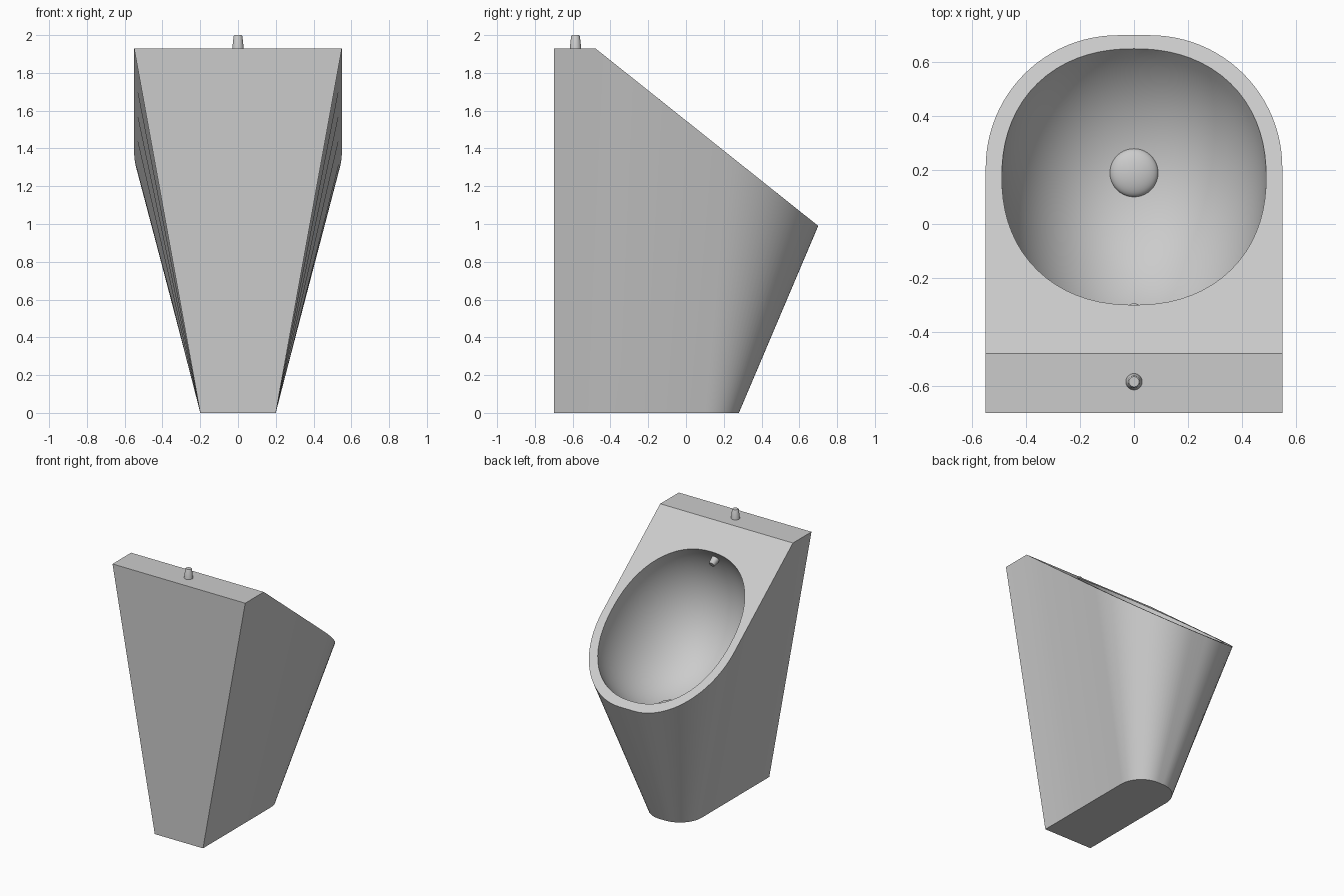
import bpy, bmesh, math
from mathutils import Vector, Matrix

cube = bpy.data.objects.get("Cube")
if cube:
    bpy.data.objects.remove(cube, do_unlink=True)

COLOUR = (0.6, 0.6, 0.6, 1)
ceramic = bpy.data.materials.new("grey_ceramic")
ceramic.use_nodes = True
ceramic.diffuse_color = COLOUR
ceramic.node_tree.nodes["Principled BSDF"].inputs["Base Color"].default_value = COLOUR

BACK, RIDGE, TOP = -0.70, -0.48, 1.93
FRONT, LIP = 0.70, 0.99
SLOPE = math.atan2(TOP - LIP, FRONT - RIDGE)


def finish(bm, name, angle=30):
    bmesh.ops.recalc_face_normals(bm, faces=bm.faces)
    mesh = bpy.data.meshes.new(name)
    bm.to_mesh(mesh)
    bm.free()
    mesh.materials.append(ceramic)
    obj = bpy.data.objects.new(name, mesh)
    bpy.context.collection.objects.link(obj)
    smooth(obj, angle)
    return obj


def smooth(obj, angle):
    bpy.ops.object.select_all(action='DESELECT')
    obj.select_set(True)
    bpy.context.view_layer.objects.active = obj
    bpy.ops.object.shade_smooth_by_angle(angle=math.radians(angle))


def height(y):
    return TOP if y <= RIDGE else TOP - (y - RIDGE) * math.tan(SLOPE)


def outline(half, front, radius, ridge):
    """Plan outline: square against the wall, rounded at the free end."""
    start = front - radius
    side = [(half, BACK), (half, ridge)]
    side += [(half, ridge + (start - ridge) * k / 4) for k in range(1, 4)]
    for k in range(25):
        a = math.pi / 2 * k / 24
        side.append((half - radius + radius * math.cos(a), start + radius * math.sin(a)))
    return side + [(-x, y) for x, y in reversed(side)]


# Body: loft from the small foot to the sloping top
bm = bmesh.new()
low = [bm.verts.new((x, y, 0)) for x, y in outline(0.20, 0.28, 0.18, -0.50)]
high = [bm.verts.new((x, y, height(y))) for x, y in outline(0.55, FRONT, 0.49, RIDGE)]
n = len(low)
for i in range(n):
    j = (i + 1) % n
    bm.faces.new((low[i], low[j], high[j], high[i]))
bm.faces.new(low)
bm.faces.new(high[1:-1])
bm.faces.new((high[0], high[1], high[-2], high[-1]))
body = finish(bm, "urinal_body")

# Bowl: slightly squared ellipsoid, sunk square to the sloping face
bm = bmesh.new()
bmesh.ops.create_uvsphere(bm, u_segments=72, v_segments=36, radius=1)
for v in bm.verts:
    r = math.hypot(v.co.x, v.co.y)
    if r > 1e-5:
        c, s = abs(v.co.x) / r, abs(v.co.y) / r
        k = (c ** 2.2 + s ** 2.2) ** (-1 / 2.2)
        v.co.x *= k
        v.co.y *= k
centre = Vector((0, 0.175, height(0.175)))
place = Matrix.Translation(centre) @ Matrix.Rotation(-SLOPE, 4, 'X')
bmesh.ops.transform(bm, matrix=place @ Matrix.Diagonal((0.49, 0.475 / math.cos(SLOPE), 0.60, 1)),
                    verts=bm.verts)
cutter = finish(bm, "bowl_cutter")
cutter.hide_render = True

cut = body.modifiers.new("bowl", 'BOOLEAN')
cut.operation = 'DIFFERENCE'
cut.solver = 'EXACT'
cut.object = cutter
bpy.context.view_layer.objects.active = body
bpy.ops.object.modifier_apply(modifier=cut.name)
bpy.data.objects.remove(cutter, do_unlink=True)
smooth(body, 30)

# Drain: low dome at the bottom of the bowl
bm = bmesh.new()
bmesh.ops.create_uvsphere(bm, u_segments=40, v_segments=20, radius=0.09)
bmesh.ops.transform(bm, matrix=Matrix.Translation((0, 0.19, 0.81)) @ Matrix.Diagonal((1, 1, 0.4, 1)),
                    verts=bm.verts)
finish(bm, "drain_dome")


def nozzle(name, base, direction, length):
    """Short tapered pipe with a rounded rim."""
    bm = bmesh.new()
    rings = []
    for r, z in ((0.031, 0), (0.023, length - 0.006), (0.019, length)):
        rings.append([bm.verts.new((r * math.cos(math.tau * k / 32), r * math.sin(math.tau * k / 32), z))
                      for k in range(32)])
    for a, b in zip(rings, rings[1:]):
        for i in range(32):
            j = (i + 1) % 32
            bm.faces.new((a[i], a[j], b[j], b[i]))
    bm.faces.new(rings[0])
    bm.faces.new(rings[-1])
    turn = Vector(direction).to_track_quat('Z', 'Y').to_matrix().to_4x4()
    bmesh.ops.transform(bm, matrix=Matrix.Translation(base) @ turn, verts=bm.verts)
    return finish(bm, name, 40)


# Water inlet on top, and the spout just under the upper rim
nozzle("water_inlet", (0, -0.585, TOP - 0.005), (0, 0, 1), 0.075)
nozzle("flush_spout", (0, -0.36, 1.72), (0, 0.85, -0.5), 0.065)
